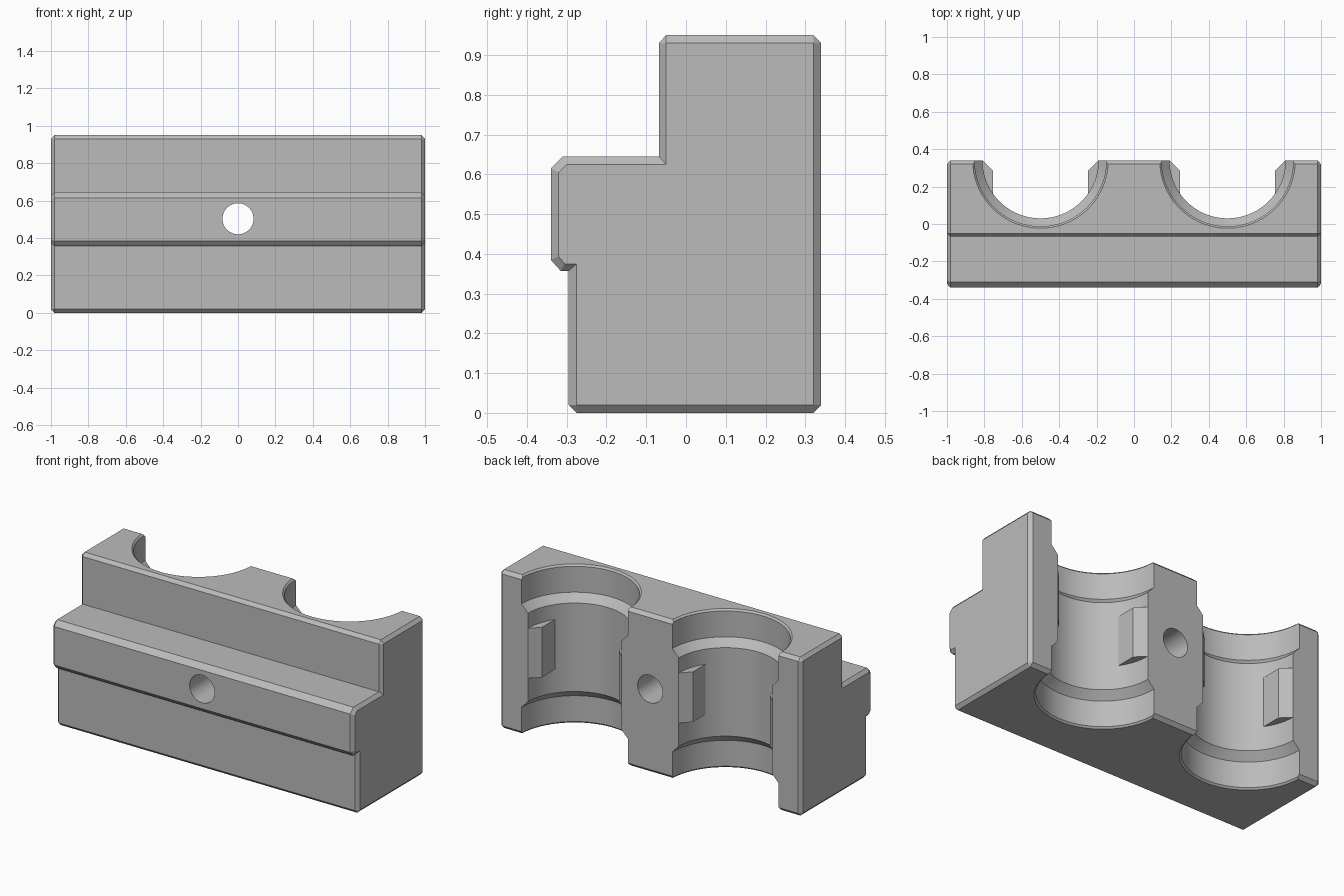
import bpy
import bmesh
from math import cos, sin, pi, radians

cube = bpy.data.objects.get("Cube")
if cube:
    bpy.data.objects.remove(cube, do_unlink=True)

grey = bpy.data.materials.new("plain grey")
grey.use_nodes = True
grey.diffuse_color = (0.5, 0.5, 0.5, 1)
grey.node_tree.nodes["Principled BSDF"].inputs["Base Color"].default_value = grey.diffuse_color


def loft(name, rings):
    """Skin a stack of equal-length rings and cap both ends."""
    bm = bmesh.new()
    loops = [[bm.verts.new(p) for p in ring] for ring in rings]
    count = len(loops[0])
    for low, high in zip(loops, loops[1:]):
        for i in range(count):
            j = (i + 1) % count
            bm.faces.new((low[i], low[j], high[j], high[i]))
    bm.faces.new(loops[0][::-1])
    bm.faces.new(loops[-1])
    bmesh.ops.remove_doubles(bm, verts=bm.verts, dist=1e-5)
    bmesh.ops.recalc_face_normals(bm, faces=bm.faces)
    mesh = bpy.data.meshes.new(name)
    bm.to_mesh(mesh)
    bm.free()
    mesh.materials.append(grey)
    obj = bpy.data.objects.new(name, mesh)
    bpy.context.collection.objects.link(obj)
    return obj


def carve(target, cutter):
    """Cut one solid out of another and discard the cutter."""
    cutter.hide_render = True
    bpy.context.view_layer.objects.active = target
    mod = target.modifiers.new("cut", "BOOLEAN")
    mod.operation = "DIFFERENCE"
    mod.solver = "EXACT"
    mod.object = cutter
    bpy.ops.object.modifier_apply(modifier=mod.name)
    bpy.data.objects.remove(cutter, do_unlink=True)


# Stepped block: outer side profile and the smaller profile of its end faces
BACK = 0.34
outer = [(-0.295, 0.02), (-0.275, 0), (0.32, 0), (BACK, 0.02), (BACK, 0.93),
         (0.32, 0.95), (-0.05, 0.95), (-0.068, 0.93), (-0.068, 0.645),
         (-0.31, 0.645), (-BACK, 0.615), (-BACK, 0.385), (-0.315, 0.357),
         (-0.295, 0.357)]
ends = [(-0.275, 0.02)] * 2 + [(0.32, 0.02)] * 2 + [(0.32, 0.93)] * 2 + \
       [(-0.05, 0.93)] * 2 + [(-0.05, 0.625), (-0.3, 0.625), (-0.32, 0.605),
                              (-0.32, 0.393), (-0.305, 0.375), (-0.275, 0.375)]
layers = [(-1, ends), (-0.982, outer), (0.982, outer), (1, ends)]
block = loft("clamp_block", [[(x, y, z) for y, z in ring] for x, ring in layers])

# Two half-round bores, widened at both mouths
SIDES = 72
bore = [(-0.01, 0.3725), (0.01, 0.3525), (0.165, 0.3525), (0.21, 0.31),
        (0.74, 0.31), (0.785, 0.3525), (0.94, 0.3525), (0.96, 0.3725)]
turns = [2 * pi * i / SIDES for i in range(SIDES)]
for centre in (-0.5, 0.5):
    carve(block, loft("bore_cutter", [
        [(centre + r * cos(a), BACK + r * sin(a), z) for a in turns] for z, r in bore]))

# Bolt hole from front to back
carve(block, loft("hole_cutter", [
    [(0.083 * cos(a), y, 0.503 + 0.083 * sin(a)) for a in turns] for y in (-0.5, 0.5)]))

bpy.ops.object.select_all(action="DESELECT")
block.select_set(True)
bpy.context.view_layer.objects.active = block
bpy.ops.object.shade_smooth_by_angle(angle=radians(20))

# Gripping lugs on each side of both bores
lug = [(0.31, BACK), (0.255, 0.285), (0.255, 0.15), (0.33, 0.15), (0.33, 0.335)]
for side, centre in (("right", -0.5), ("left", 0.5)):
    for place, s in (("right", -1), ("left", 1)):
        loft(f"{side}_bore_{place}_lug",
             [[(centre + s * x, y, z) for x, y in lug] for z in (0.35, 0.65)])
